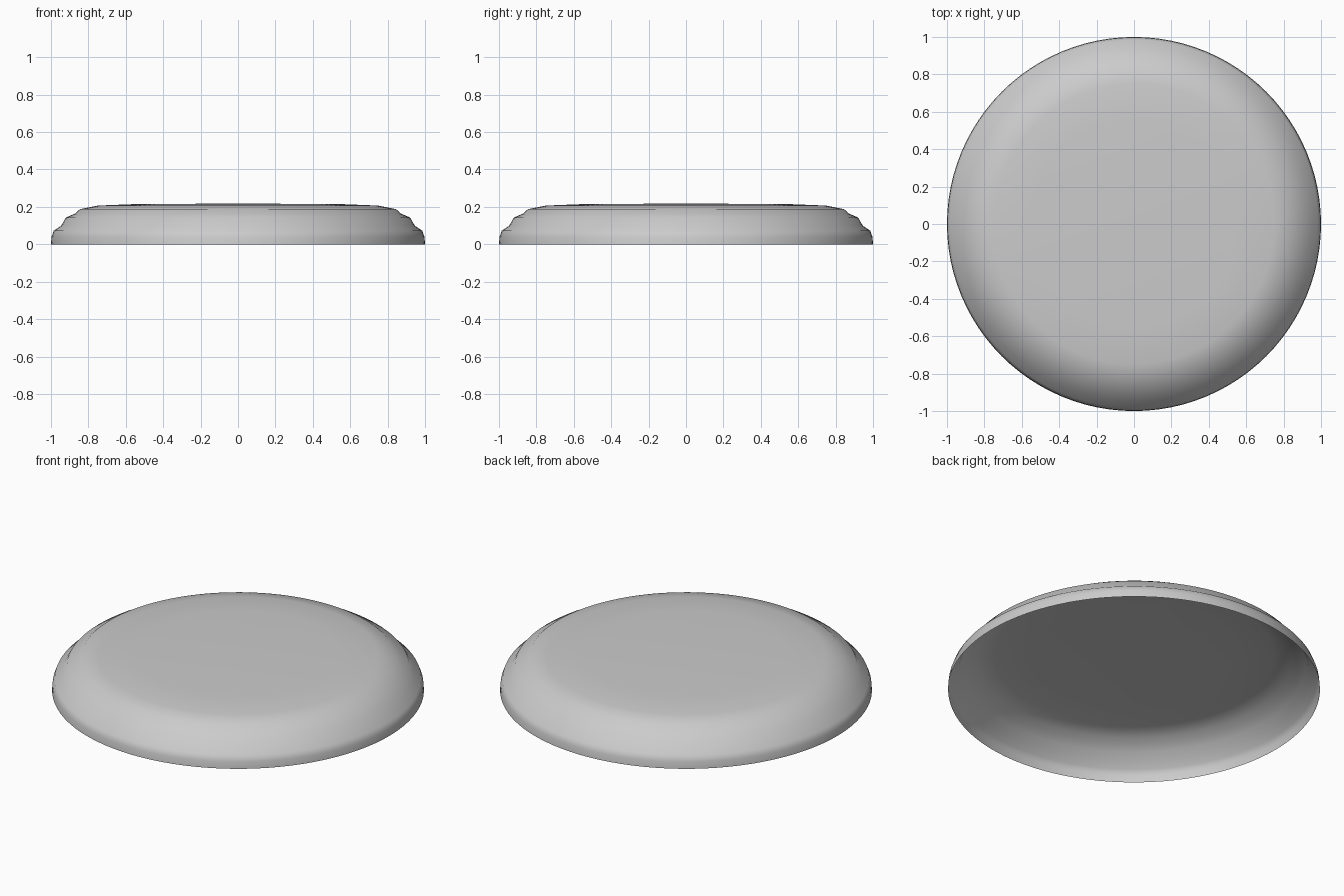
import bpy
import bmesh
from math import tau
from mathutils import Vector

cube = bpy.data.objects.get("Cube")
if cube:
    bpy.data.objects.remove(cube, do_unlink=True)

# Plain grey finish
grey = bpy.data.materials.new("light_grey")
grey.use_nodes = True
colour = (0.6, 0.6, 0.6, 1)
grey.diffuse_color = colour
grey.node_tree.nodes["Principled BSDF"].inputs["Base Color"].default_value = colour

# Stepped rim profile, from the open bottom edge to the shallow crown
profile = [(1, 0), (0.997, 0.04), (0.985, 0.073), (0.945, 0.1),
           (0.92, 0.143), (0.872, 0.164), (0.845, 0.188),
           (0.75, 0.207), (0.55, 0.215), (0, 0.218)]

# Lathe the profile into an open, thin shell
bm = bmesh.new()
points = [bm.verts.new((r, 0, z)) for r, z in profile]
edges = [bm.edges.new(pair) for pair in zip(points, points[1:])]
bmesh.ops.spin(bm, geom=points + edges, cent=Vector(), axis=Vector((0, 0, 1)),
               angle=tau, steps=96, use_merge=True)
bmesh.ops.remove_doubles(bm, verts=bm.verts, dist=0.0001)
bmesh.ops.recalc_face_normals(bm, faces=bm.faces)
# The crown must face up
crown = max(bm.faces, key=lambda f: f.calc_center_median().z)
if crown.normal.z < 0:
    bmesh.ops.reverse_faces(bm, faces=bm.faces)
for face in bm.faces:
    face.smooth = True

mesh = bpy.data.meshes.new("domed_lid")
bm.to_mesh(mesh)
bm.free()
mesh.materials.append(grey)
lid = bpy.data.objects.new("domed_lid", mesh)
bpy.context.collection.objects.link(lid)
